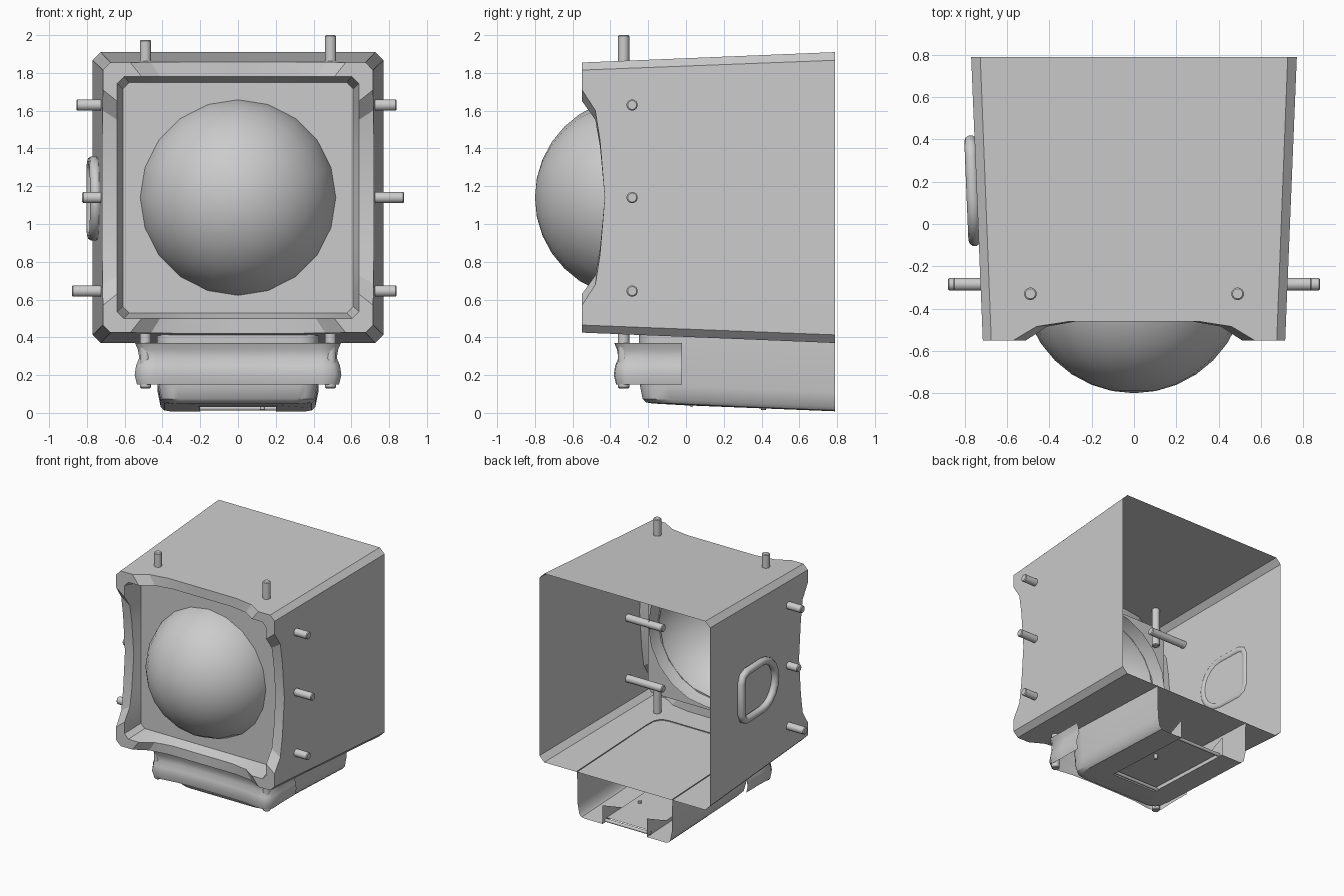
import bpy, bmesh
from math import sin, cos, pi, hypot, radians
from mathutils import Vector

if "Cube" in bpy.data.objects:
    bpy.data.objects.remove(bpy.data.objects["Cube"], do_unlink=True)

grey = bpy.data.materials.new("plain grey")
grey.use_nodes = True
colour = (0.6, 0.6, 0.6, 1)
grey.diffuse_color = colour
grey.node_tree.nodes["Principled BSDF"].inputs["Base Color"].default_value = colour


def finish(obj, angle=30):
    obj.data.materials.append(grey)
    bpy.ops.object.select_all(action='DESELECT')
    obj.select_set(True)
    bpy.context.view_layer.objects.active = obj
    bpy.ops.object.shade_smooth_by_angle(angle=radians(angle))
    return obj


def loft(name, rows, closed=True, cap=False, angle=30):
    """Skin a list of equally long point rows."""
    bm = bmesh.new()
    grid = [[bm.verts.new(p) for p in row] for row in rows]
    n = len(rows[0])
    for a, b in zip(grid, grid[1:]):
        for i in range(n if closed else n - 1):
            j = (i + 1) % n
            bm.faces.new((a[i], a[j], b[j], b[i]))
    if cap:
        bm.faces.new(grid[-1])
    bmesh.ops.remove_doubles(bm, verts=bm.verts, dist=0.0005)
    bmesh.ops.recalc_face_normals(bm, faces=bm.faces)
    mesh = bpy.data.meshes.new(name)
    bm.to_mesh(mesh)
    bm.free()
    obj = bpy.data.objects.new(name, mesh)
    bpy.context.collection.objects.link(obj)
    return finish(obj, angle)


def rod(name, start, end, r=0.03):
    a, b = Vector(start), Vector(end)
    bpy.ops.mesh.primitive_cylinder_add(vertices=14, radius=r, depth=(b - a).length,
                                        location=(a + b) / 2)
    obj = bpy.context.object
    obj.name = name
    obj.rotation_euler = (b - a).to_track_quat('Z', 'Y').to_euler()
    bevel = obj.modifiers.new("Soft ends", 'BEVEL')
    bevel.width = r * 0.2
    bevel.limit_method = 'ANGLE'
    return finish(obj)


MID, FRONT, BACK, HALF = 1.14, -0.55, 0.79, 0.715
PANEL_Y = -0.38

# Housing: wavy front edge, described by distance along a side
steps = [0, 0.3, 0.46, 0.57, 0.675]
upright = [-0.43, -0.455, -0.48, FRONT, FRONT]
level = [-0.46, -0.46, -0.485, FRONT, FRONT]
signed = [-i for i in range(4, 0, -1)] + list(range(5))


def square_ring(half, depth=None, taper=False):
    ring = []
    for side in range(4):
        for i in signed:
            u = (1 if i >= 0 else -1) * steps[abs(i)] / HALF
            y = depth if depth is not None else (upright if side % 2 else level)[abs(i)]
            h = half + (y - FRONT) * 0.041 if taper else half
            x, z = u * h, -h
            for _ in range(side):
                x, z = -z, x
            ring.append((x, y, MID + z))
    return ring


panel_edge = square_ring(0.61, PANEL_Y)
hole = []
for x, y, z in panel_edge:
    d = hypot(x, z - MID)
    hole.append((x / d * 0.51, y, MID + (z - MID) / d * 0.51))
loft("housing", [square_ring(0.77, BACK), square_ring(HALF, taper=True),
                 square_ring(0.64), panel_edge, hole], angle=25)

# Domed lens, open behind
R = 0.53
dome = []
for k in range(9):
    a = k / 8 * pi / 2
    dome.append([(R * cos(a) * cos(t * pi / 10), -0.27 - R * sin(a),
                  MID + R * cos(a) * sin(t * pi / 10)) for t in range(20)])
loft("lens_dome", dome, angle=60)

# Neck box below, open behind, with a slot in its floor
half_plan = [(0.43, BACK), (0.43, 0.3), (0.43, -0.1)]
half_plan += [(0.33 + 0.1 * cos(a * pi / 8), -0.15 - 0.1 * sin(a * pi / 8)) for a in range(1, 5)]
plan = half_plan + [(-x, y) for x, y in reversed(half_plan)]


def neck_row(z, inset):
    row = []
    for x, y in plan:
        yy = y if y == BACK else y + inset * (1 if y < 0 else 0)
        row.append((x * (1 - inset / 0.43), yy, z - 0.04 * (y + 0.25)))
    return row


def slot_row(lift):
    row = []
    for x, y in plan:
        yy = max(y, 0.0)
        row.append((max(-0.2, min(0.2, x)), yy, 0.05 - 0.04 * (yy + 0.25) + lift))
    return row


neck_rows = [neck_row(0.42, 0), neck_row(0.15, 0.005), neck_row(0.075, 0.02),
             neck_row(0.055, 0.04), neck_row(0.05, 0.07)]
loft("neck_box", neck_rows + [slot_row(0), slot_row(0.03)], closed=False, angle=35)
loft("slot_roof", [[(x, y, 0.07 - 0.04 * y) for x in (-0.2, 0.2)] for y in (0, 0.74)], closed=False)
for s, side in ((1, "left"), (-1, "right")):
    loft(side + "_slot_fin", [[(s * 0.2, 0.5, 0.03), (s * 0.2, BACK, 0.01)],
                              [(s * 0.2, 0.5, 0.03), (s * 0.2, BACK, 0.16)]], closed=False)
for label, y, z in (("front", 0.03, 0.045), ("rear", 0.75, 0.025)):
    rod(label + "_slot_bar", (-0.21, y, z), (0.21, y, z), 0.013)
rod("slot_button", (0.13, 0.41, 0.015), (0.13, 0.41, 0.07), 0.014)

# Wavy bracket band wrapped round the neck
band_rows = []
for z, out in ((0.37, 0.01), (0.335, -0.005), (0.29, -0.012), (0.25, 0.005), (0.2, 0.012), (0.15, 0)):
    half = [(0.53 + out, -0.02), (0.53 + out, -0.2), (0.535 + out, -0.32),
            (0.50 + out, -0.365 - out), (0.44, -0.37 - out), (0.3, -0.35 - out), (0.1, -0.345 - out)]
    band_rows.append([(x, y, z) for x, y in half] + [(-x, y, z) for x, y in reversed(half)])
loft("bracket_band", band_rows, closed=False, angle=50)

# Pins pushed through the walls
for z, left, right in ((1.63, 0.84, 0.855), (MID, 0.88, 0.825), (0.645, 0.84, 0.88)):
    rod("left_pin", (left, -0.285, z), (0.4, -0.285, z))
    rod("right_pin", (-right, -0.285, z), (-0.4, -0.285, z))
for x, top in ((-0.49, 1.975), (0.49, 2.0)):
    rod("top_pin", (x, -0.33, 1.55), (x, -0.33, top))
    rod("bottom_pin", (x, -0.33, 0.13), (x, -0.33, 0.62))

# D-shaped handle on the right wall
cy, cz, w = 0.12, 1.135, 0.195
path = [(cy - w * sin(k * pi / 10), cz + w * cos(k * pi / 10)) for k in range(11)]
path += [(0.32, cz - w), (0.37, cz - w + 0.02), (0.39, cz - w + 0.07)]
path += [(0.39, cz + w - 0.07), (0.37, cz + w - 0.02), (0.32, cz + w)]
rows = []
for i, (y, z) in enumerate(path + path[:1]):
    n = len(path)
    p, q = path[(i - 1) % n], path[(i + 1) % n]
    d = hypot(q[0] - p[0], q[1] - p[1])
    ny, nz = (q[1] - p[1]) / d, -(q[0] - p[0]) / d
    x = -0.745 - (y - 0.16) * 0.041 - 0.018
    rows.append([(x - 0.03 * cos(a * pi / 5), y + ny * 0.03 * sin(a * pi / 5),
                  z + nz * 0.03 * sin(a * pi / 5)) for a in range(10)])
loft("side_handle", rows, angle=60)
